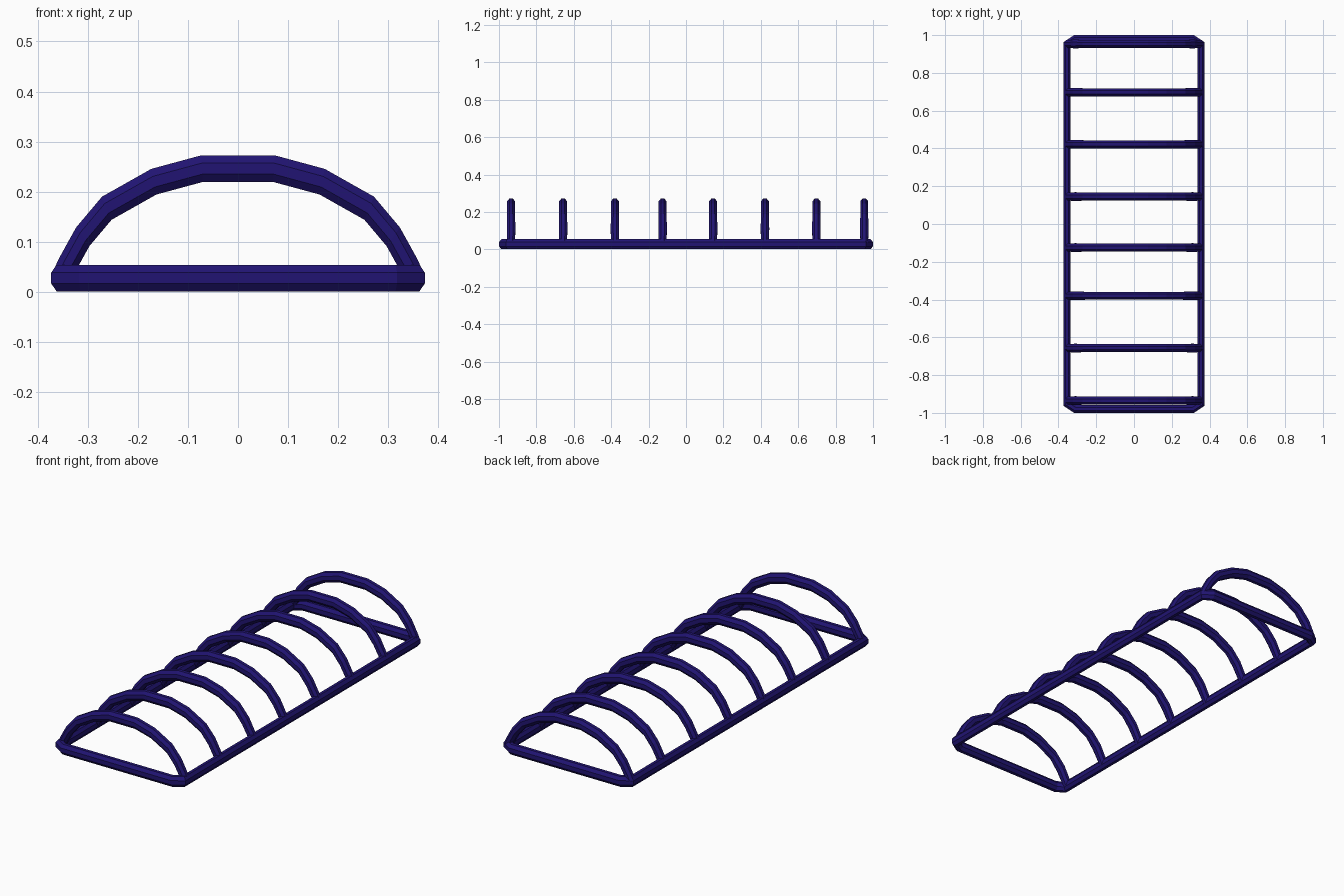
import bpy, bmesh, math
from mathutils import Vector

if "Cube" in bpy.data.objects:
    bpy.data.objects.remove(bpy.data.objects["Cube"])

# Tube half-extents along x, y and z (slightly oval bars)
HALF = Vector((0.0185, 0.021, 0.0265))
SIDES = 8
RAIL_Z = 0.0275

mat = bpy.data.materials.new("navy_paint")
mat.diffuse_color = (0.015, 0.007, 0.17, 1)
mat.use_nodes = True
mat.node_tree.nodes["Principled BSDF"].inputs["Base Color"].default_value = mat.diffuse_color


def tube(name, path, plane_normal, closed=False, widths=None):
    """Sweep an octagon along a planar path with mitred joints."""
    pts = [Vector((p[0] / HALF.x, p[1] / HALF.y, p[2] / HALF.z)) for p in path]
    n = len(pts)
    b = Vector(plane_normal)
    r = 1 / math.cos(math.pi / SIDES)
    bm = bmesh.new()
    rings = []
    for i, p in enumerate(pts):
        before = pts[i - 1] if closed or i > 0 else None
        after = pts[(i + 1) % n] if closed or i < n - 1 else None
        d1 = (p - before).normalized() if before else (after - p).normalized()
        d2 = (after - p).normalized() if after else d1
        side = b.cross((d1 + d2).normalized())
        miter = 1 / side.dot(b.cross(d1))
        w = widths[i] if widths else 1
        ring = []
        for k in range(SIDES):
            a = 2 * math.pi * (k + 0.5) / SIDES
            q = p + side * (r * miter * math.cos(a)) + b * (r * w * math.sin(a))
            ring.append(bm.verts.new((q.x * HALF.x, q.y * HALF.y, q.z * HALF.z)))
        rings.append(ring)
    for i in range(n if closed else n - 1):
        r0, r1 = rings[i], rings[(i + 1) % n]
        for k in range(SIDES):
            j = (k + 1) % SIDES
            bm.faces.new((r0[k], r0[j], r1[j], r1[k]))
    if not closed:
        bm.faces.new(rings[0])
        bm.faces.new(rings[-1])
    bmesh.ops.recalc_face_normals(bm, faces=bm.faces)
    mesh = bpy.data.meshes.new(name)
    bm.to_mesh(mesh)
    bm.free()
    mesh.materials.append(mat)
    obj = bpy.data.objects.new(name, mesh)
    bpy.context.collection.objects.link(obj)
    return obj


# Base frame: rectangle with clipped corners
X, Y, CX, CY = 0.3545, 0.979, 0.042, 0.028
frame = []
for sx, sy in ((1, 1), (-1, 1), (-1, -1), (1, -1)):
    corner = [(sx * X, sy * (Y - CY), RAIL_Z), (sx * (X - CX), sy * Y, RAIL_Z)]
    frame += corner if sx * sy > 0 else corner[::-1]
tube("base_frame", frame, (0, 0, 1), closed=True)

# Hoops: one half profile, mirrored, repeated along the frame
half = [(0.353, 0.029), (0.341, 0.054), (0.310, 0.110),
        (0.262, 0.167), (0.168, 0.220), (0.072, 0.246)]
half_w = [1, 1, 1.1, 1, 1, 1]
profile = half + [(-x, z) for x, z in reversed(half)]
widths = half_w + half_w[::-1]
for i, y in enumerate((-0.935, -0.657, -0.38, -0.125, 0.145, 0.422, 0.697, 0.953)):
    tube(f"hoop_{i + 1}", [(x, y, z) for x, z in profile], (0, 1, 0), widths=widths)
